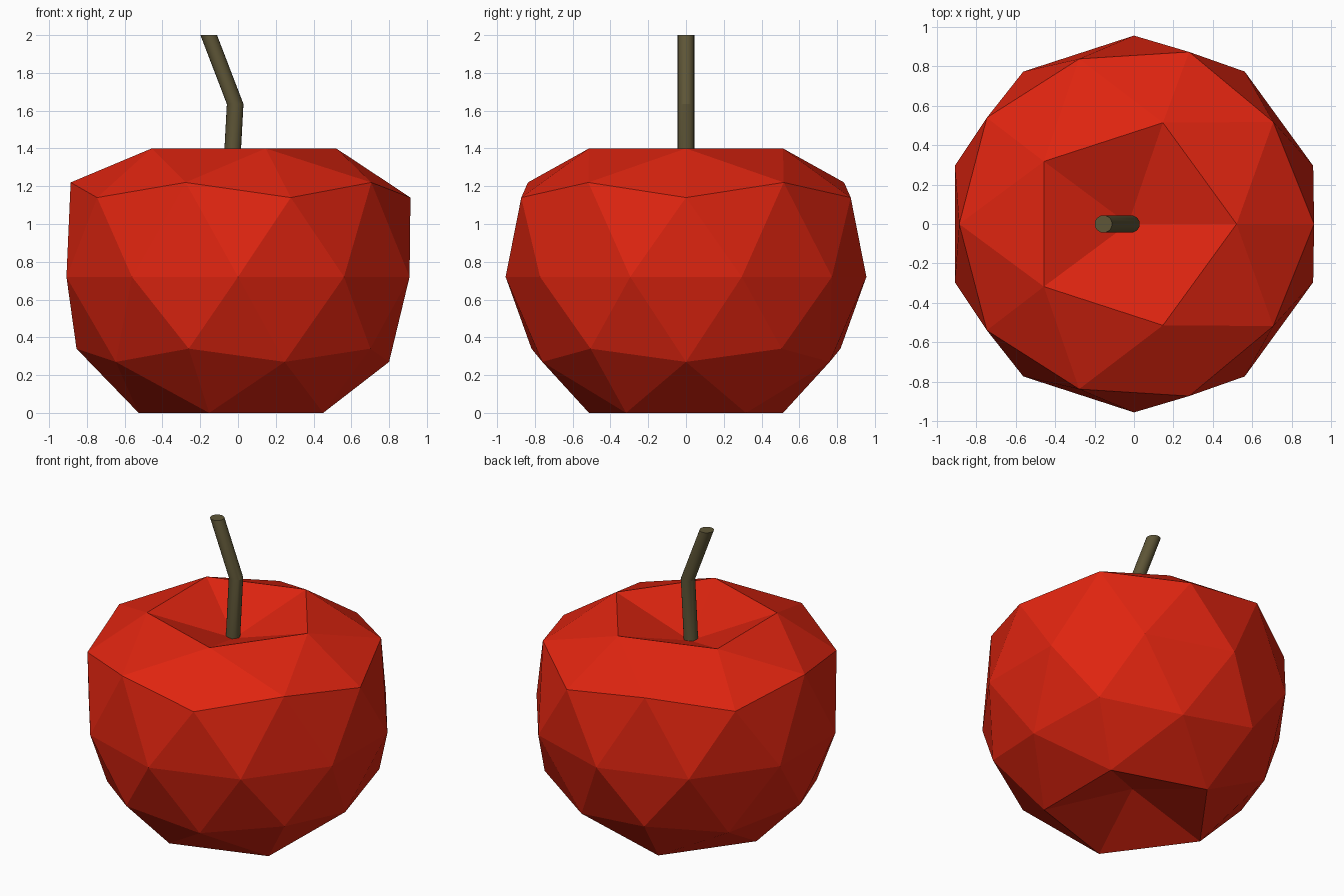
import bpy, bmesh, math

cube = bpy.data.objects.get("Cube")
if cube:
    bpy.data.objects.remove(cube, do_unlink=True)


def make_material(name, rgb):
    mat = bpy.data.materials.new(name)
    mat.use_nodes = True
    color = (*rgb, 1.0)
    mat.diffuse_color = color
    mat.node_tree.nodes["Principled BSDF"].inputs["Base Color"].default_value = color
    return mat


def add_object(name, bm, mat):
    mesh = bpy.data.meshes.new(name)
    bm.to_mesh(mesh)
    bm.free()
    mesh.materials.append(mat)
    obj = bpy.data.objects.new(name, mesh)
    bpy.context.collection.objects.link(obj)
    return obj


red = make_material("apple red", (0.74, 0.018, 0.005))
brown = make_material("stem brown", (0.112, 0.092, 0.038))

# Fruit: icosphere whose rings are reshaped, with both poles pushed inward
# each ring: (height on unit sphere, new height, new radius, x shift)
rings = [
    (1.0, 1.22, 0.0, -0.03),
    (0.851, 1.40, 0.54, -0.02),
    (0.526, 1.22, 0.88, -0.006),
    (0.447, 1.14, 0.917, -0.004),
    (0.0, 0.72, 0.955, 0.0),
    (-0.447, 0.34, 0.86, 0.005),
    (-0.526, 0.27, 0.80, 0.0),
    (-0.851, 0.0, 0.54, 0.014),
    (-1.0, 0.17, 0.0, 0.014),
]
bm = bmesh.new()
bmesh.ops.create_icosphere(bm, subdivisions=2, radius=1.0)
for v in bm.verts:
    _, z, radius, shift = min(rings, key=lambda r: abs(r[0] - v.co.z))
    angle = math.atan2(v.co.y, v.co.x)
    v.co = (shift + radius * math.cos(angle), radius * math.sin(angle), z)
add_object("apple_body", bm, red)

# Stem: level circles joined along a bent path
path = [(-0.037, 1.23), (-0.015, 1.635), (-0.155, 2.0)]
sides = 20
bm = bmesh.new()
loops = []
for x, z in path:
    turns = [math.tau * i / sides for i in range(sides)]
    loops.append([bm.verts.new((x + 0.044 * math.cos(a), 0.044 * math.sin(a), z))
                  for a in turns])
for low, high in zip(loops, loops[1:]):
    for i in range(sides):
        j = (i + 1) % sides
        bm.faces.new((low[i], low[j], high[j], high[i]))
bm.faces.new(loops[0][::-1])
bm.faces.new(loops[-1])
stem = add_object("stem", bm, brown)

bpy.ops.object.select_all(action="DESELECT")
stem.select_set(True)
bpy.context.view_layer.objects.active = stem
bpy.ops.object.shade_smooth_by_angle(angle=math.radians(20))
